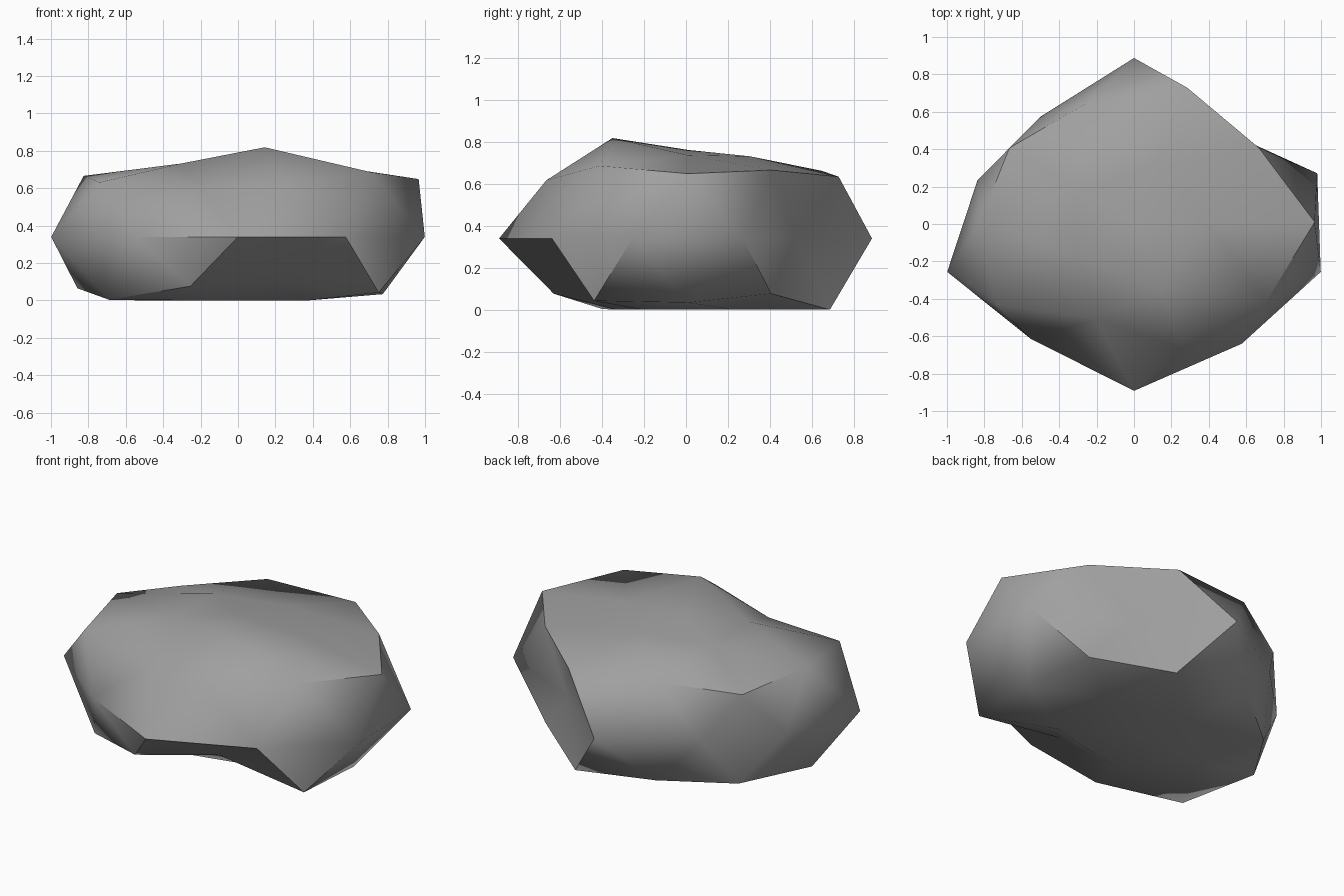
import bpy
import bmesh
import math

default_cube = bpy.data.objects.get("Cube")
if default_cube:
    bpy.data.objects.remove(default_cube, do_unlink=True)

# Overall proportions of the boulder
WIDTH, DEPTH, HEIGHT = 1.0, 0.82, 0.64
WAIST_HEIGHT = 0.34
DEPTH_SHIFT = 0.01

# Bulge of every corner, ring by ring from the crown down, each ring counter-clockwise
crown = [.66]
upper_cap = [.73, .72, .72, .72, .88]
upper_shoulder = [.97, .96, .97, .78, 1.03]
lower_shoulder = [1.08, 1.03, .92, 1.02, .97]
waist = [1.03, .76, 1.07, .85, .88, 1.05, .94, 1.1, .98, 1.05]
upper_flank = [.92, .94, .96, .92, 1.04]
lower_flank = [.91, 1.02, .9, 1, .67]
base_ring = [.85, .83, .9, .83, .87]
base_centre = [.6]
bulges = (crown + upper_cap + upper_shoulder + lower_shoulder + waist
          + upper_flank + lower_flank + base_ring + base_centre)


def ring_order(vert):
    """Sort corners from top to bottom, then around the vertical axis."""
    angle = (math.atan2(vert.co.y, vert.co.x) + 0.1) % math.tau
    return (-round(vert.co.z, 2), angle)


def make_material(name, colour):
    material = bpy.data.materials.new(name)
    material.use_nodes = True
    material.diffuse_color = colour
    shader = next(n for n in material.node_tree.nodes if n.type == 'BSDF_PRINCIPLED')
    shader.inputs["Base Color"].default_value = colour
    shader.inputs["Roughness"].default_value = 0.9
    return material


# Boulder: a faceted ball pushed in and out, squashed, with a flattened underside
bm = bmesh.new()
bmesh.ops.create_icosphere(bm, subdivisions=2, radius=1)
for vert, bulge in zip(sorted(bm.verts, key=ring_order), bulges):
    direction = vert.co.normalized() * bulge
    vert.co.x = direction.x * WIDTH
    vert.co.y = direction.y * DEPTH + DEPTH_SHIFT
    vert.co.z = max(0, direction.z * HEIGHT + WAIST_HEIGHT)
bmesh.ops.recalc_face_normals(bm, faces=bm.faces)

mesh = bpy.data.meshes.new("boulder")
bm.to_mesh(mesh)
bm.free()
boulder = bpy.data.objects.new("boulder", mesh)
bpy.context.collection.objects.link(boulder)
mesh.materials.append(make_material("stone grey", (0.35, 0.35, 0.35, 1)))

# Smooth stone surface with crisp ridges
bpy.ops.object.select_all(action='DESELECT')
boulder.select_set(True)
bpy.context.view_layer.objects.active = boulder
bpy.ops.object.shade_smooth_by_angle(angle=math.radians(50))
